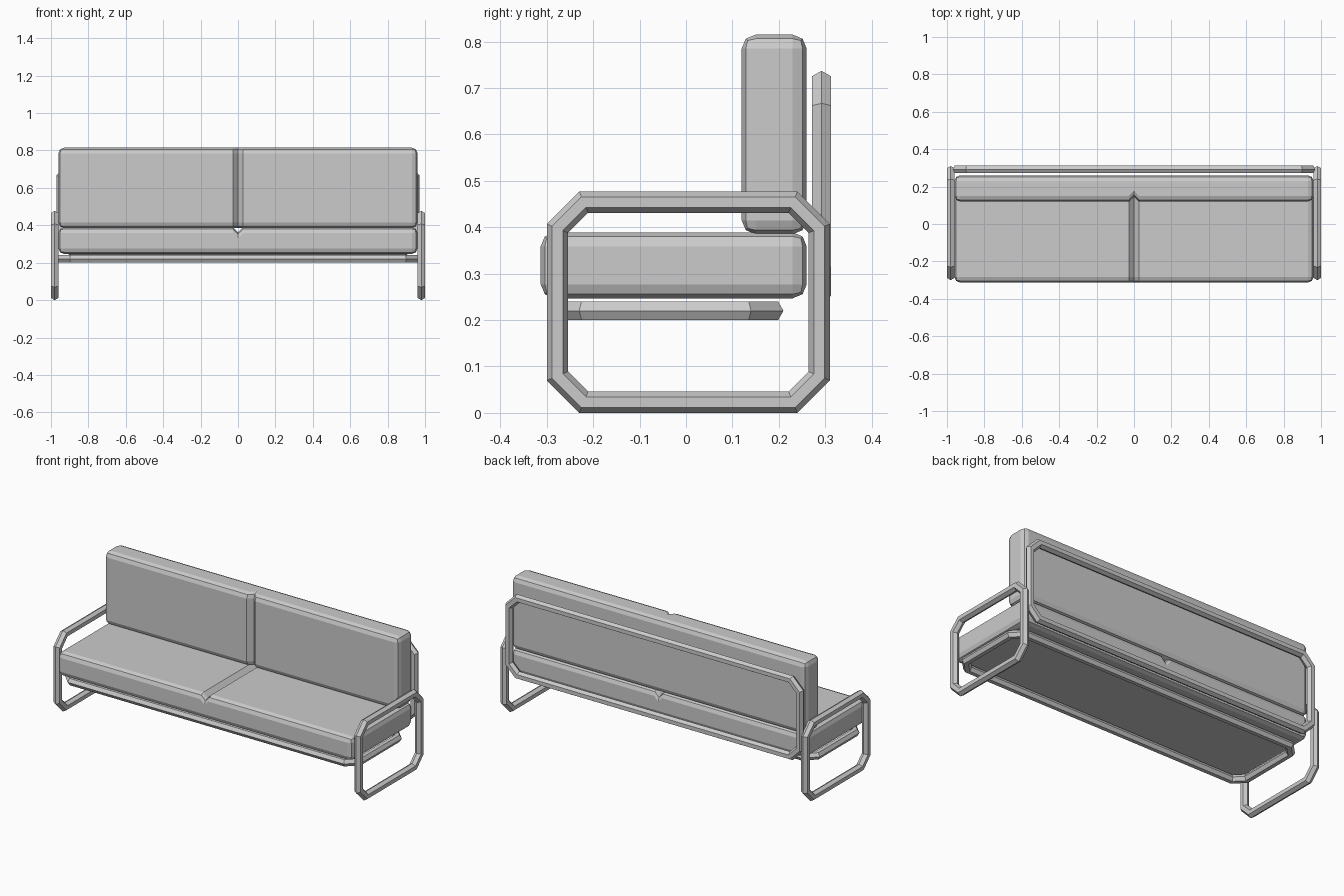
import bpy, bmesh
from mathutils import Vector

if "Cube" in bpy.data.objects:
    bpy.data.objects.remove(bpy.data.objects["Cube"])

R = 0.023      # hexagonal tube radius
H = 0.02       # half the tube's flat-to-flat size
CH = 0.07      # corner chamfer of the tube loops


def finish(name, bm):
    bmesh.ops.recalc_face_normals(bm, faces=bm.faces[:])
    me = bpy.data.meshes.new(name)
    bm.to_mesh(me)
    bm.free()
    ob = bpy.data.objects.new(name, me)
    bpy.context.collection.objects.link(ob)
    return ob


def octagon(u0, u1, v0, v1, d):
    # chamfered rectangle, moved inwards by d
    c = CH - 0.586 * d
    u0, u1, v0, v1 = u0 + d, u1 - d, v0 + d, v1 - d
    return [(u0 + c, v0), (u1 - c, v0), (u1, v0 + c), (u1, v1 - c),
            (u1 - c, v1), (u0 + c, v1), (u0, v1 - c), (u0, v0 + c)]


def tube_loop(name, u, v, place):
    # hexagonal tube swept round a chamfered rectangle
    hexagon = [(0, 0), (R / 2, H), (1.5 * R, H), (2 * R, 0), (1.5 * R, -H), (R / 2, -H)]
    bm = bmesh.new()
    rings = [[bm.verts.new(place(p, q, h)) for p, q in octagon(*u, *v, d)]
             for d, h in hexagon]
    for i in range(6):
        a, b = rings[i], rings[(i + 1) % 6]
        for j in range(8):
            k = (j + 1) % 8
            bm.faces.new((a[j], a[k], b[k], b[j]))
    return finish(name, bm)


def cushion(name, lo, hi, groove):
    # rounded box with a V groove along the middle of one side
    lo, hi = Vector(lo), Vector(hi)
    mid, size = (lo + hi) / 2, hi - lo
    bm = bmesh.new()
    bmesh.ops.create_cube(bm, size=1)
    for vert in bm.verts:
        vert.co = mid + vert.co * size
    bmesh.ops.bevel(bm, geom=bm.edges[:], offset=0.03, offset_type='OFFSET',
                    segments=2, profile=0.5, affect='EDGES')
    for x in (-0.027, 0, 0.027):
        bmesh.ops.bisect_plane(bm, geom=bm.verts[:] + bm.edges[:] + bm.faces[:],
                               plane_co=(x, 0, 0), plane_no=(1, 0, 0))
    groove = Vector(groove)
    for vert in bm.verts:
        if abs(vert.co.x) < 1e-4 and (vert.co - mid).dot(groove) < 0:
            vert.co += groove
    return finish(name, bm)


# Side frames doubling as legs and armrests
for side, s in (("left", -1), ("right", 1)):
    tube_loop(side + "_side_frame", (-0.30, 0.31), (0, 0.477),
              lambda p, q, h, s=s: (s * (0.98 + h), p, q))

# Frames carrying the seat and the back
tube_loop("seat_frame", (-0.97, 0.97), (-0.30, 0.21), lambda p, q, h: (p, q, 0.22 + h))
tube_loop("back_frame", (-0.97, 0.97), (0.24, 0.737), lambda p, q, h: (p, 0.292 + h, q))

# Cushions
cushion("seat_cushion", (-0.96, -0.313, 0.247), (0.96, 0.26, 0.389), (0, 0, -0.027))
cushion("back_cushion", (-0.96, 0.12, 0.385), (0.96, 0.26, 0.815), (0, 0.027, 0))
